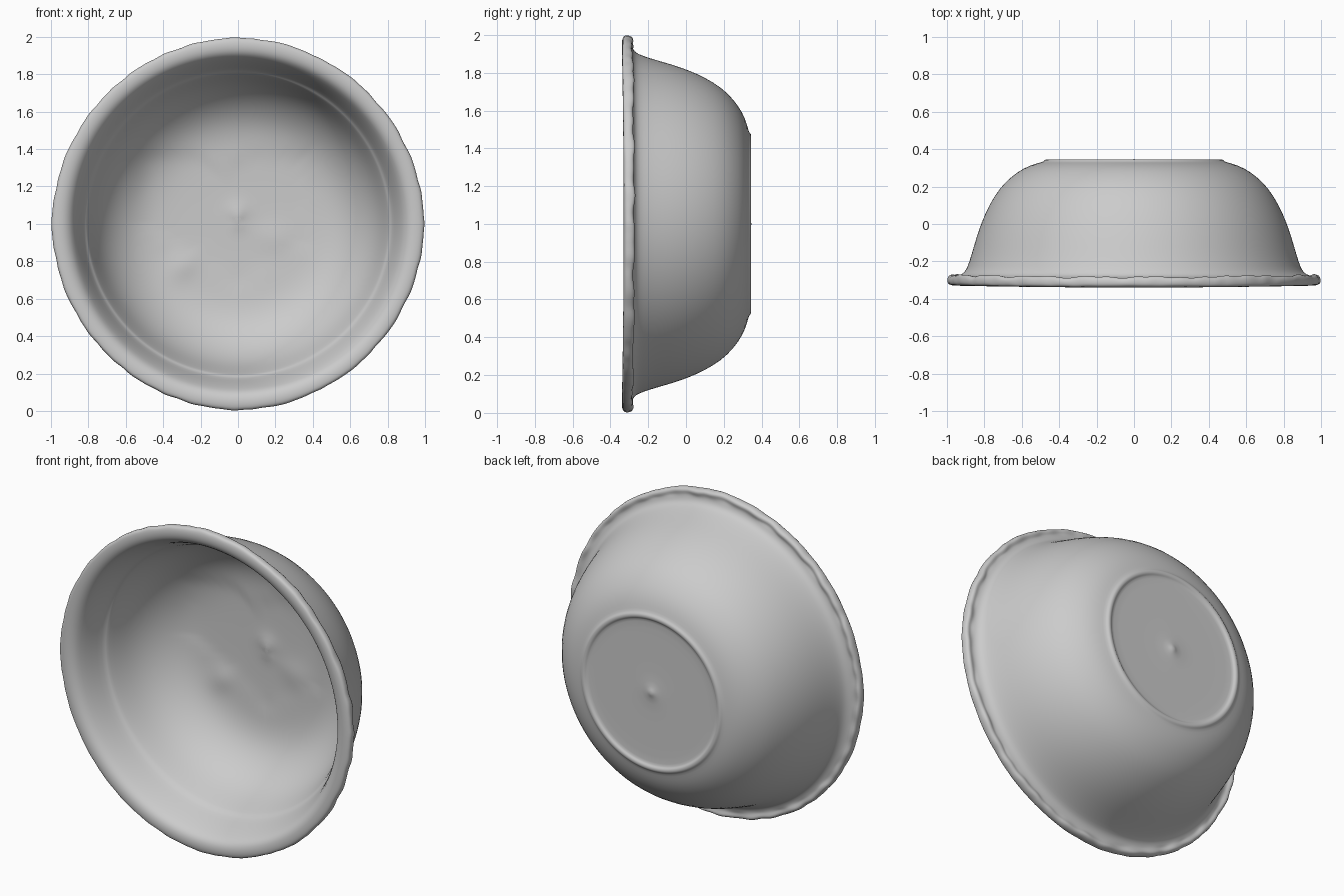
import bpy, bmesh, math

cube = bpy.data.objects.get("Cube")
if cube:
    bpy.data.objects.remove(cube, do_unlink=True)

SEGMENTS = 160

clay = bpy.data.materials.new("plain grey")
clay.use_nodes = True
clay.diffuse_color = (0.6, 0.6, 0.6, 1)
clay.node_tree.nodes["Principled BSDF"].inputs["Base Color"].default_value = clay.diffuse_color

# Radius and depth: floor, inner wall, rim, outer wall, foot ring, underside
inner = [(0.06, 0.28), (0.12, 0.28), (0.18, 0.28), (0.24, 0.279), (0.3, 0.278),
         (0.36, 0.276), (0.42, 0.272), (0.48, 0.262), (0.54, 0.243), (0.6, 0.21),
         (0.66, 0.16), (0.71, 0.1), (0.75, 0.03), (0.78, -0.05), (0.805, -0.12),
         (0.812, -0.13), (0.824, -0.14), (0.85, -0.22), (0.88, -0.29)]
rim = [(0.9, -0.318), (0.925, -0.333), (0.955, -0.337), (0.98, -0.333),
       (0.997, -0.325), (1.0, -0.31), (0.998, -0.29), (0.985, -0.276),
       (0.965, -0.284), (0.945, -0.283), (0.925, -0.277)]
outer = [(0.905, -0.262), (0.89, -0.23), (0.87, -0.17), (0.845, -0.08), (0.815, 0.01),
         (0.775, 0.1), (0.72, 0.19), (0.66, 0.25), (0.59, 0.3), (0.52, 0.325),
         (0.485, 0.332), (0.478, 0.343), (0.465, 0.346), (0.452, 0.343),
         (0.445, 0.333), (0.42, 0.332), (0.2, 0.332), (0.05, 0.332), (0.025, 0.34)]
profile = inner + rim + outer


def in_patch(x, z):
    """Soft mask of the uneven flat patch pressed into the floor."""
    dx, dz = x + 0.08, z - 0.05
    top = 0.36 - 0.09 * math.exp(-(dx / 0.1) ** 2)
    bottom = -0.42 + 0.65 * abs(dx - 0.08)
    edge = min(top - dz, dz - bottom, 0.48 - abs(dx))
    return max(0, min(1, edge / 0.06))


def bump(x, z, cx, cz, size):
    return math.exp(-((x - cx) ** 2 + (z - cz) ** 2) / size ** 2)


def ragged(a):
    """Irregular wave around the rim, between -1 and 1."""
    return math.sin(13 * a + 2 * math.sin(3 * a)) * math.sin(29 * a + math.sin(5 * a))


bm = bmesh.new()
rings = []
for i, (r, y) in enumerate(profile):
    ring = []
    for s in range(SEGMENTS):
        a = math.tau * s / SEGMENTS
        c, d = math.cos(a), math.sin(a)
        rr, yy = r, y
        # Ragged outer edge of the rim
        if r > 0.96 and y > -0.33:
            rr -= 0.008 * abs(ragged(a)) + 0.008 * abs(math.sin(2 * a))
            if y > -0.3:
                yy += 0.008 * ragged(a + 1)
        # Slight warp of the rim plane
        if r > 0.88 and y < -0.25:
            yy += 0.01 * c * c - 0.004
        x, z = rr * c, rr * d
        # Uneven floor with a small central boss
        if i < len(inner) and r < 0.62:
            yy += 0.006 * in_patch(x, z)
            yy -= 0.016 * bump(x, z, 0, 0.05, 0.045)
            yy -= 0.012 * bump(x, z, -0.3, -0.23, 0.07)
            yy -= 0.01 * bump(x, z, 0.2, -0.08, 0.09)
        ring.append(bm.verts.new((x, yy, 1 + z)))
    rings.append(ring)

# Walls between rings, then the two centres
for a, b in zip(rings, rings[1:]):
    for s in range(SEGMENTS):
        t = (s + 1) % SEGMENTS
        bm.faces.new((a[s], a[t], b[t], b[s]))
for ring, y in ((rings[0], 0.278), (rings[-1], 0.347)):
    tip = bm.verts.new((0, y, 1))
    for s in range(SEGMENTS):
        bm.faces.new((ring[s], ring[(s + 1) % SEGMENTS], tip))
bmesh.ops.recalc_face_normals(bm, faces=bm.faces)

mesh = bpy.data.meshes.new("bowl")
bm.to_mesh(mesh)
bm.free()
mesh.materials.append(clay)
bowl = bpy.data.objects.new("bowl", mesh)
bpy.context.collection.objects.link(bowl)
subdivision = bowl.modifiers.new("smooth surface", 'SUBSURF')
subdivision.levels = subdivision.render_levels = 1
mesh.polygons.foreach_set("use_smooth", [True] * len(mesh.polygons))
